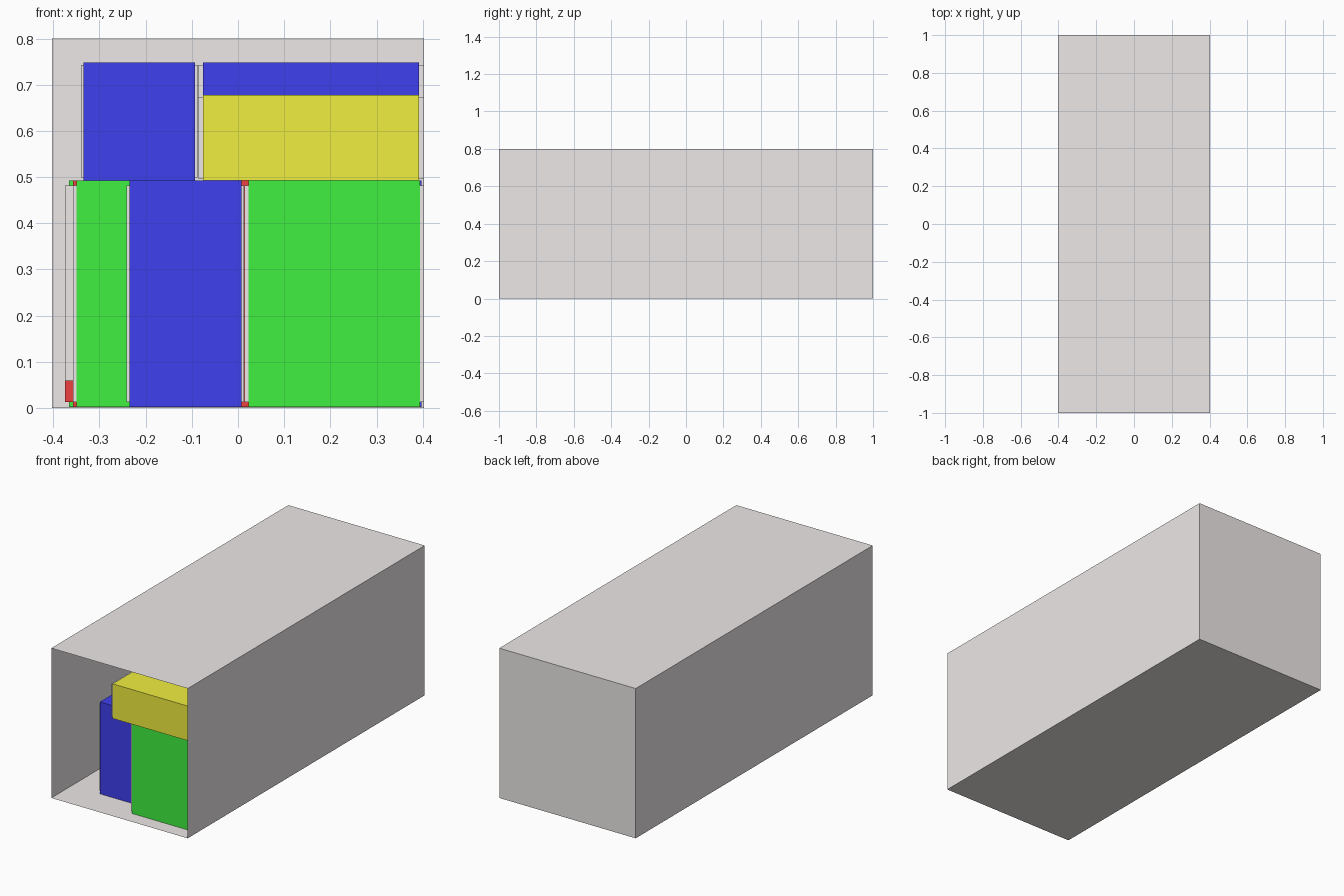
import bpy, bmesh

if "Cube" in bpy.data.objects:
    bpy.data.objects.remove(bpy.data.objects["Cube"])

COL = {"red": (.85, .05, .05, 1), "green": (.05, .87, .05, 1),
       "blue": (.05, .05, .87, 1), "yellow": (.87, .86, .05, 1),
       "wall": (.84, .81, .80, 1)}
MAT = {}
for n, c in COL.items():
    MAT[n] = bpy.data.materials.new(n)
    MAT[n].diffuse_color = c


def block(name, mat, lo, hi, open_front=False):
    bm = bmesh.new()
    bmesh.ops.create_cube(bm, size=1)
    for v in bm.verts:
        v.co = [lo[i] if v.co[i] < 0 else hi[i] for i in range(3)]
    if open_front:
        bm.normal_update()
        bmesh.ops.delete(bm, geom=[f for f in bm.faces if f.normal.y < -.5],
                         context='FACES')
    me = bpy.data.meshes.new(name)
    bm.to_mesh(me)
    bm.free()
    ob = bpy.data.objects.new(name, me)
    bpy.context.collection.objects.link(ob)
    me.materials.append(MAT[mat])


def carton(color, x, d, z, w, dep, h, inset=.0224):
    """Coloured box with pale side panels standing proud at both x ends."""
    y, ix, iy, iz = d - 1, w * inset, dep * inset, h * inset
    block(color + "_carton", color, (x + ix, y, z), (x + w - ix, y + dep, z + h))
    block(color + "_carton_sides", "wall", (x, y + iy, z + iz),
          (x + w, y + dep - iy, z + h - iz))


# container shell, open at the front
block("container", "wall", (-.403, -1, 0), (.403, 1, .8), True)

R, G = .403, .389          # right wall, green width
Z0, Z1, H = .002, .493, .491
B = .254                   # short side of the blue cartons

# lower layer, front part
carton("green", R - G, .075, Z0, G, .125, H)
carton("blue", -.241, .17, Z0, B, B, H)
for d in (.2, .325, .45):
    carton("green", R - G, d, Z0, G, .125, H)
carton("blue", -.2, .425, Z0, .212, B, H)
carton("green", -.3575, .68, Z0, G - .018, .125, H)
carton("green", R - G, .68, Z0, G, .125, H)

# lower layer, full-width slabs
for d in (.81, .87):
    carton("red", -.375, d, Z0, .778, .058, H)
block("red_edge", "red", (-.375, -.192, .013), (-.3575, -.19, .06))

# lower layer, rows towards the back wall
for d in (.935, 1.19, 1.735):
    for i in range(3):
        carton("blue", R - B * (i + 1), d, Z0, B, B, H)
for d in (1.45, 1.58):
    for i in range(2):
        carton("green", R - G * (i + 1), d, Z0, G, .125, H)

# upper layer, right column
carton("yellow", -.0865, .05, Z1, .4895, .3, .185)
for i in range(6):
    carton("blue", -.0865, .355 + .256 * i, Z1, .4895, B, .255)

# upper layer, left column
for i in range(2):
    carton("blue", -.34, .85 + .5 * i, Z1, .2525, .491, .255)

for m in bpy.data.materials:
    if m.users and not m.is_grease_pencil:
        m.use_nodes = True
        m.node_tree.nodes["Principled BSDF"].inputs["Base Color"].default_value = m.diffuse_color
